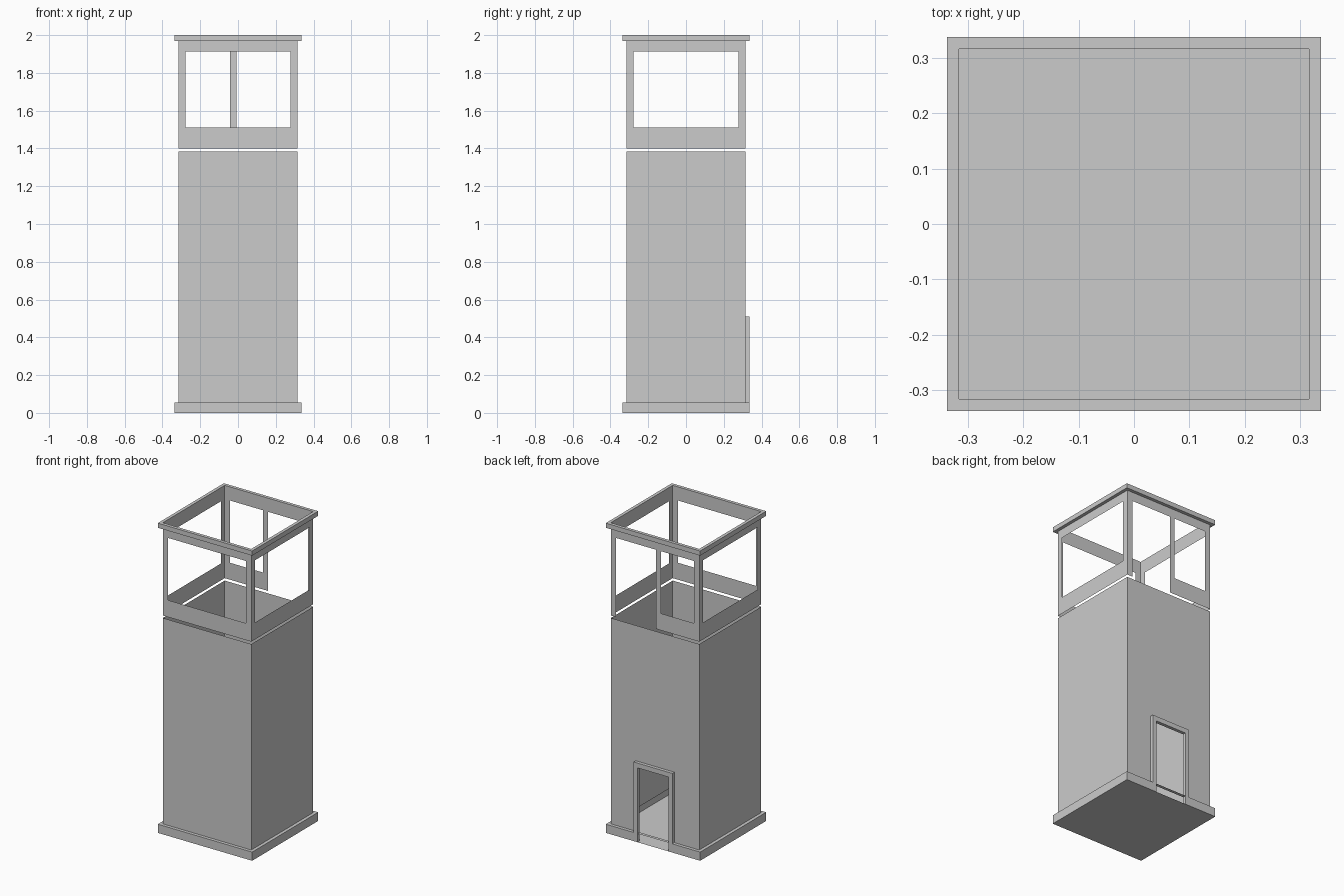
import bpy, bmesh
from math import pi
from mathutils import Matrix

if "Cube" in bpy.data.objects:
    bpy.data.objects.remove(bpy.data.objects["Cube"])

W, P = 0.316, 0.337            # wall and trim half widths
PLINTH, BODY_TOP = 0.056, 1.385
CAB0, SILL, HEAD, CAB1 = 1.401, 1.51, 1.912, 1.97
WIN = 0.278                    # window half width
DOOR, FRAME = 0.11, 0.138      # doorway and door frame half widths
DOOR_Z, FRAME_Z = 0.48, 0.511


def finish(name, bm):
    bmesh.ops.remove_doubles(bm, verts=bm.verts, dist=1e-5)
    mesh = bpy.data.meshes.new(name)
    bm.to_mesh(mesh)
    bm.free()
    obj = bpy.data.objects.new(name, mesh)
    bpy.context.collection.objects.link(obj)


def panel(bm, side, dist, rects):
    """Flat wall of (u0, z0, u1, z1) rectangles; side 0 front, 1 right, 2 back, 3 left."""
    rot = Matrix.Rotation(side * pi / 2, 3, 'Z')
    for u0, z0, u1, z1 in rects:
        pts = [(u0, -dist, z0), (u1, -dist, z0), (u1, -dist, z1), (u0, -dist, z1)]
        vs = [bm.verts.new(p) for p in pts]
        bmesh.ops.rotate(bm, verts=vs, matrix=rot)
        bm.faces.new(vs)


def ledge(bm, z, inner, outer, up):
    """Flat square ring made of four mitred strips."""
    for s in range(4):
        pts = [(-outer, -outer, z), (outer, -outer, z), (inner, -inner, z), (-inner, -inner, z)]
        vs = [bm.verts.new(p) for p in (pts if up else pts[::-1])]
        bmesh.ops.rotate(bm, verts=vs, matrix=Matrix.Rotation(s * pi / 2, 3, 'Z'))
        bm.faces.new(vs)


def box(bm, x0, x1, y0, y1, z0, z1):
    m = Matrix.Translation(((x0 + x1) / 2, (y0 + y1) / 2, (z0 + z1) / 2))
    m = m @ Matrix.Diagonal((x1 - x0, y1 - y0, z1 - z0, 1))
    bmesh.ops.create_cube(bm, size=1, matrix=m)


# Tower shaft, open at the top, with a doorway in the back
bm = bmesh.new()
for s in (0, 1, 3):
    panel(bm, s, W, [(-W, PLINTH, W, BODY_TOP)])
panel(bm, 2, W, [(-W, PLINTH, -DOOR, DOOR_Z), (DOOR, PLINTH, W, DOOR_Z),
                 (-W, DOOR_Z, W, BODY_TOP)])
finish("tower_shaft", bm)

# Plinth skirt with its ledge, cut by the doorway
bm = bmesh.new()
for s in (0, 1, 3):
    panel(bm, s, P, [(-P, 0, P, PLINTH)])
    panel(bm, s, W, [])
panel(bm, 2, P, [(-P, 0, -DOOR, PLINTH), (DOOR, 0, P, PLINTH)])
ledge(bm, PLINTH, W, P, True)
back = [f for f in bm.faces if f.normal.z == 0 and f.calc_center_median().y > W
        and abs(f.calc_center_median().x) < 0.01]
bmesh.ops.delete(bm, geom=back, context='FACES')
for sx in (-1, 1):
    pts = [(sx * DOOR, W, PLINTH), (sx * DOOR, P, PLINTH), (sx * P, P, PLINTH), (sx * W, W, PLINTH)]
    bm.faces.new([bm.verts.new(p) for p in (pts if sx < 0 else pts[::-1])])
    pts = [(sx * DOOR, W, 0), (sx * DOOR, P, 0), (sx * DOOR, P, PLINTH), (sx * DOOR, W, PLINTH)]
    bm.faces.new([bm.verts.new(p) for p in pts])
finish("plinth", bm)

# Ground floor slab
bm = bmesh.new()
bm.faces.new([bm.verts.new(p) for p in ((-P, -P, 0), (-P, P, 0), (P, P, 0), (P, -P, 0))])
finish("ground_floor", bm)

# Door surround
bm = bmesh.new()
box(bm, -FRAME, -DOOR, W, P, PLINTH, DOOR_Z)
box(bm, DOOR, FRAME, W, P, PLINTH, DOOR_Z)
box(bm, -FRAME, FRAME, W, P, DOOR_Z, FRAME_Z)
finish("door_frame", bm)

# Lookout cabin: three window walls, and a back wall with a window and a doorway
bm = bmesh.new()
posts_and_head = [(-W, HEAD, W, CAB1), (-W, CAB0, -WIN, HEAD), (WIN, CAB0, W, HEAD)]
for s in (0, 1, 3):
    panel(bm, s, W, posts_and_head + [(-WIN, CAB0, WIN, SILL)])
panel(bm, 2, W, posts_and_head + [(0.008, CAB0, 0.042, HEAD), (0.042, CAB0, WIN, SILL)])
finish("cabin_walls", bm)

# Top trim ring
bm = bmesh.new()
for s in range(4):
    panel(bm, s, P, [(-P, CAB1, P, 2)])
    panel(bm, s, W, [(-W, CAB1, W, 2)])
ledge(bm, CAB1, W, P, False)
ledge(bm, 2, W, P, True)
finish("top_trim", bm)
